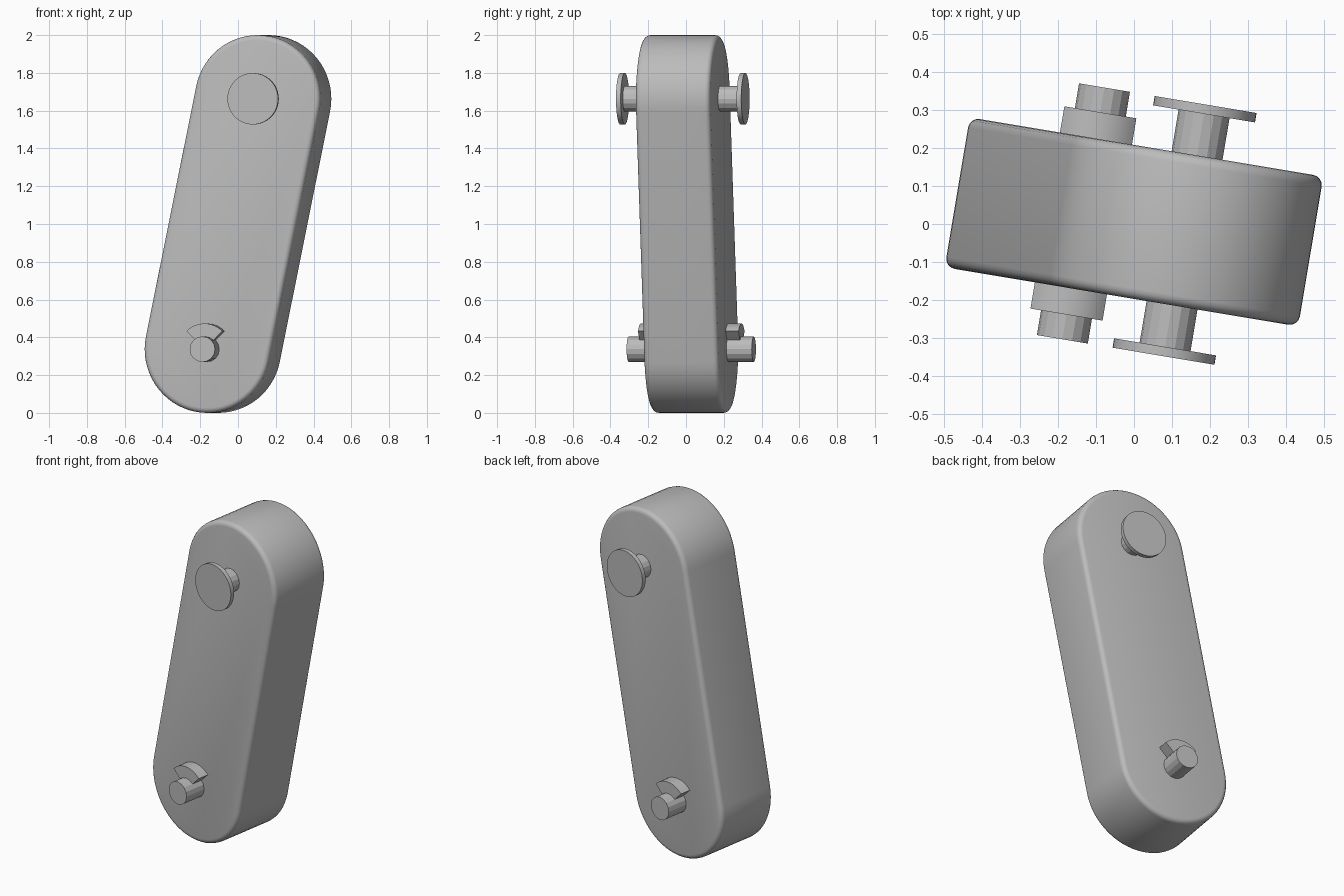
import bpy, bmesh
from math import sin, cos, pi, radians, atan2
from mathutils import Matrix

cube = bpy.data.objects.get("Cube")
if cube:
    bpy.data.objects.remove(cube, do_unlink=True)

grey = bpy.data.materials.new("plain_grey")
grey.use_nodes = True
colour = (0.5, 0.5, 0.5, 1)
grey.diffuse_color = colour
grey.node_tree.nodes["Principled BSDF"].inputs["Base Color"].default_value = colour

# The link is turned about z; its two pin centres lie in the local xz plane
PLACE = Matrix.Translation((0, 0.0055, 0)) @ Matrix.Rotation(radians(-9.5), 4, 'Z')
TOP, BOTTOM = (0.135, 1.663), (-0.135, 0.337)
PIN_R, HEAD_R, BODY_R = 0.068, 0.136, 0.337
PIN_END, BODY_HALF = 0.336, 0.2


def arc(centre, radius, start, end, steps):
    angles = [start + (end - start) * i / steps for i in range(steps + 1)]
    return [(centre[0] + radius * cos(a), centre[1] + radius * sin(a)) for a in angles]


def circle(centre, radius, sides):
    return arc(centre, radius, 0, 2 * pi, sides)[:-1]


def prism(name, outline, y0, y1, bevel=0, smooth=True):
    """Extrude an xz outline from y0 to y1, optionally rounding the rims."""
    bm = bmesh.new()
    face = bm.faces.new([bm.verts.new((x, y0, z)) for x, z in outline])
    new = bmesh.ops.extrude_face_region(bm, geom=[face])["geom"]
    bmesh.ops.translate(bm, vec=(0, y1 - y0, 0),
                        verts=[v for v in new if isinstance(v, bmesh.types.BMVert)])
    if bevel:
        rims = [e for e in bm.edges if abs(e.verts[0].co.y - e.verts[1].co.y) < 1e-5]
        bmesh.ops.bevel(bm, geom=rims, offset=bevel, segments=4,
                        profile=0.5, affect='EDGES')
    bmesh.ops.recalc_face_normals(bm, faces=bm.faces)
    mesh = bpy.data.meshes.new(name)
    bm.to_mesh(mesh)
    bm.free()
    mesh.materials.append(grey)
    obj = bpy.data.objects.new(name, mesh)
    bpy.context.collection.objects.link(obj)
    obj.matrix_world = PLACE
    if smooth:
        bpy.ops.object.select_all(action='DESELECT')
        obj.select_set(True)
        bpy.context.view_layer.objects.active = obj
        bpy.ops.object.shade_smooth_by_angle(angle=radians(30))
    return obj


# Long rounded body
tilt = atan2(TOP[1] - BOTTOM[1], TOP[0] - BOTTOM[0])
outline = (arc(TOP, BODY_R, tilt - pi / 2, tilt + pi / 2, 32)
           + arc(BOTTOM, BODY_R, tilt + pi / 2, tilt + 3 * pi / 2, 32))
prism("link_body", outline, -BODY_HALF, BODY_HALF, bevel=0.027)

# Pins through both ends
for name, centre in (("upper_pin", TOP), ("lower_pin", BOTTOM)):
    prism(name, circle(centre, PIN_R, 16), -PIN_END, PIN_END, smooth=False)

# Pin heads above and quarter-ring collars below, on both faces
collar = (arc(BOTTOM, HEAD_R, pi / 4, 3 * pi / 4, 12)
          + arc(BOTTOM, PIN_R - 0.001, 3 * pi / 4, pi / 4, 12))
for side, s in (("front", -1), ("back", 1)):
    prism(side + "_pin_head", circle(TOP, HEAD_R, 48), s * (PIN_END - 0.025), s * PIN_END)
    prism(side + "_collar", collar, s * (BODY_HALF - 0.02), s * 0.27)
